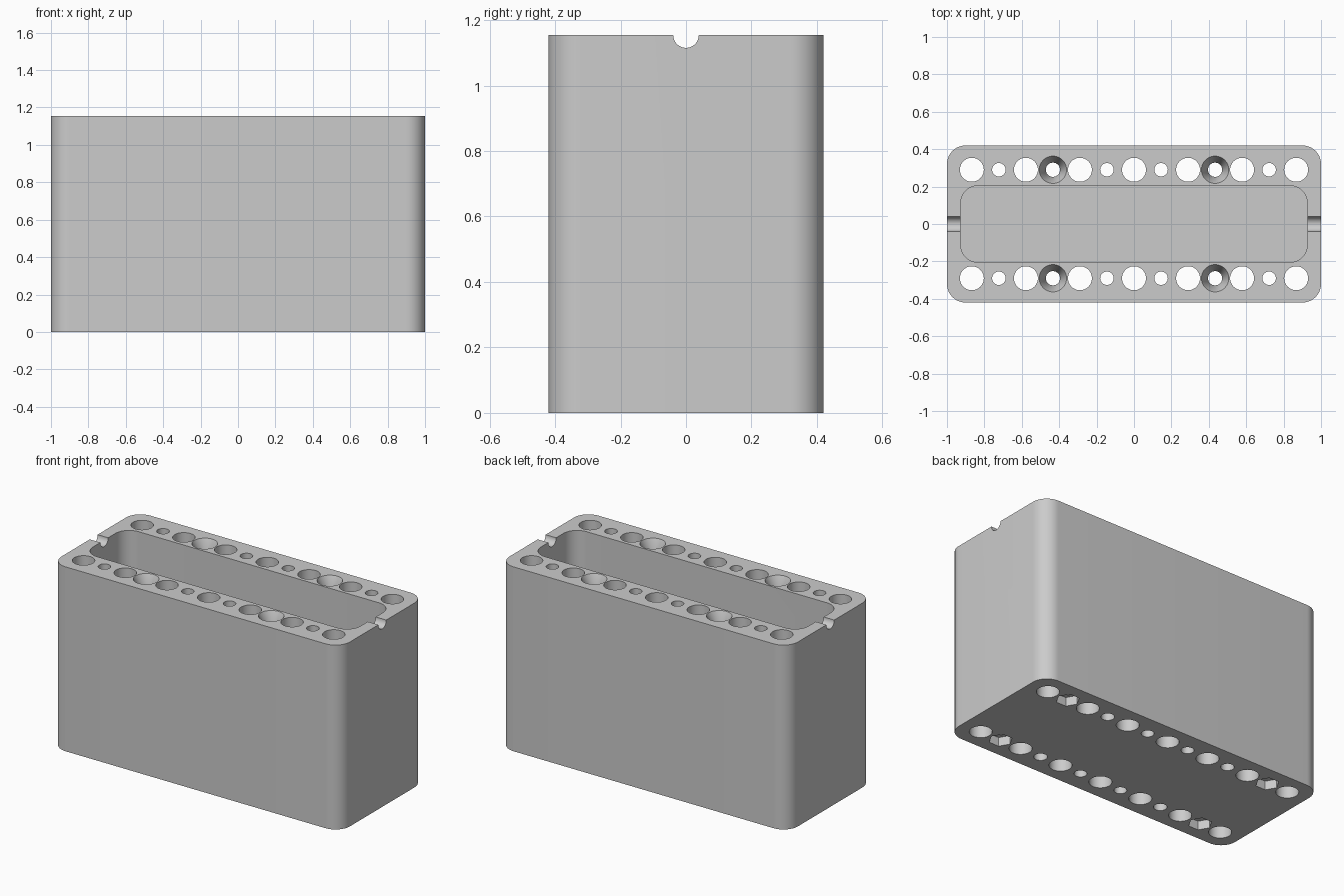
import bpy, bmesh, math

old = bpy.data.objects.get("Cube")
if old:
    bpy.data.objects.remove(old, do_unlink=True)

HEIGHT = 1.155
ROW_Y = 0.29      # distance of the hole rows from the middle
PITCH = 0.289     # spacing of the large holes

grey = bpy.data.materials.new("light_grey_plastic")
grey.use_nodes = True
grey.diffuse_color = (0.6, 0.6, 0.6, 1)
grey.node_tree.nodes["Principled BSDF"].inputs["Base Color"].default_value = (0.6, 0.6, 0.6, 1)


def circle(cx, cy, r, sides):
    return [(cx + r * math.cos(math.tau * i / sides),
             cy + r * math.sin(math.tau * i / sides)) for i in range(sides)]


def rounded_rect(hx, hy, r, steps=14):
    pts = []
    for q, (sx, sy) in enumerate([(1, 1), (-1, 1), (-1, -1), (1, -1)]):
        for i in range(steps + 1):
            a = math.pi / 2 * (q + i / steps)
            pts.append((sx * (hx - r) + r * math.cos(a), sy * (hy - r) + r * math.sin(a)))
    return pts


def loft(bm, sections):
    """Closed solid through a stack of (z, outline) sections."""
    rings = [[bm.verts.new((x, y, z)) for x, y in outline] for z, outline in sections]
    n = len(rings[0])
    for low, high in zip(rings, rings[1:]):
        for i in range(n):
            j = (i + 1) % n
            bm.faces.new((low[i], low[j], high[j], high[i]))
    bm.faces.new(rings[0][::-1])
    bm.faces.new(rings[-1])


def make_object(name, bm):
    mesh = bpy.data.meshes.new(name)
    bmesh.ops.recalc_face_normals(bm, faces=bm.faces[:])
    bm.to_mesh(mesh)
    bm.free()
    obj = bpy.data.objects.new(name, mesh)
    bpy.context.collection.objects.link(obj)
    mesh.materials.append(grey)
    return obj


# Outer block with rounded upright corners
bm = bmesh.new()
loft(bm, [(z, rounded_rect(1.0, 0.42, 0.1)) for z in (0, HEIGHT)])
body = make_object("battery_box_body", bm)

# Cavity, large holes, small holes and countersunk screw holes
main = bmesh.new()
nuts = bmesh.new()
loft(main, [(z, rounded_rect(0.927, 0.205, 0.095)) for z in (0.07, HEIGHT + 0.1)])
for y in (-ROW_Y, ROW_Y):
    for k in range(-3, 4):
        loft(main, [(z, circle(k * PITCH, y, 0.064, 48)) for z in (-0.1, HEIGHT + 0.1)])
    for side in (-1, 1):
        for step in (0.5, 2.5):
            x = side * step * PITCH
            loft(main, [(z, circle(x, y, 0.036, 32)) for z in (-0.1, HEIGHT + 0.1)])
        x = side * 1.5 * PITCH
        profile = [(-0.1, 0.038), (HEIGHT - 0.08, 0.038), (HEIGHT, 0.073), (HEIGHT + 0.04, 0.09)]
        loft(main, [(z, circle(x, y, r, 48)) for z, r in profile])
        # Hexagonal nut pocket in the underside
        x = side * 2.5 * PITCH
        loft(nuts, [(z, circle(x, y, 0.067, 6)) for z in (-0.1, 0.055)])

# Round cable notch across both end walls
notch = bmesh.new()
loft(notch, [(z, circle(0, 0, 0.039, 40)) for z in (-1.2, 1.2)])
for v in notch.verts:
    x, y, z = v.co
    v.co = (z, y, HEIGHT - 0.001 + x)

for name, cutter_bm in (("hole_cutter", main), ("nut_cutter", nuts), ("notch_cutter", notch)):
    cutter = make_object(name, cutter_bm)
    cutter.hide_render = True
    mod = body.modifiers.new(name, "BOOLEAN")
    mod.operation = "DIFFERENCE"
    mod.solver = "EXACT"
    mod.object = cutter
    bpy.ops.object.select_all(action="DESELECT")
    bpy.context.view_layer.objects.active = body
    body.select_set(True)
    bpy.ops.object.modifier_apply(modifier=mod.name)
    bpy.data.objects.remove(cutter, do_unlink=True)

bpy.ops.object.shade_smooth_by_angle(angle=math.radians(30))
